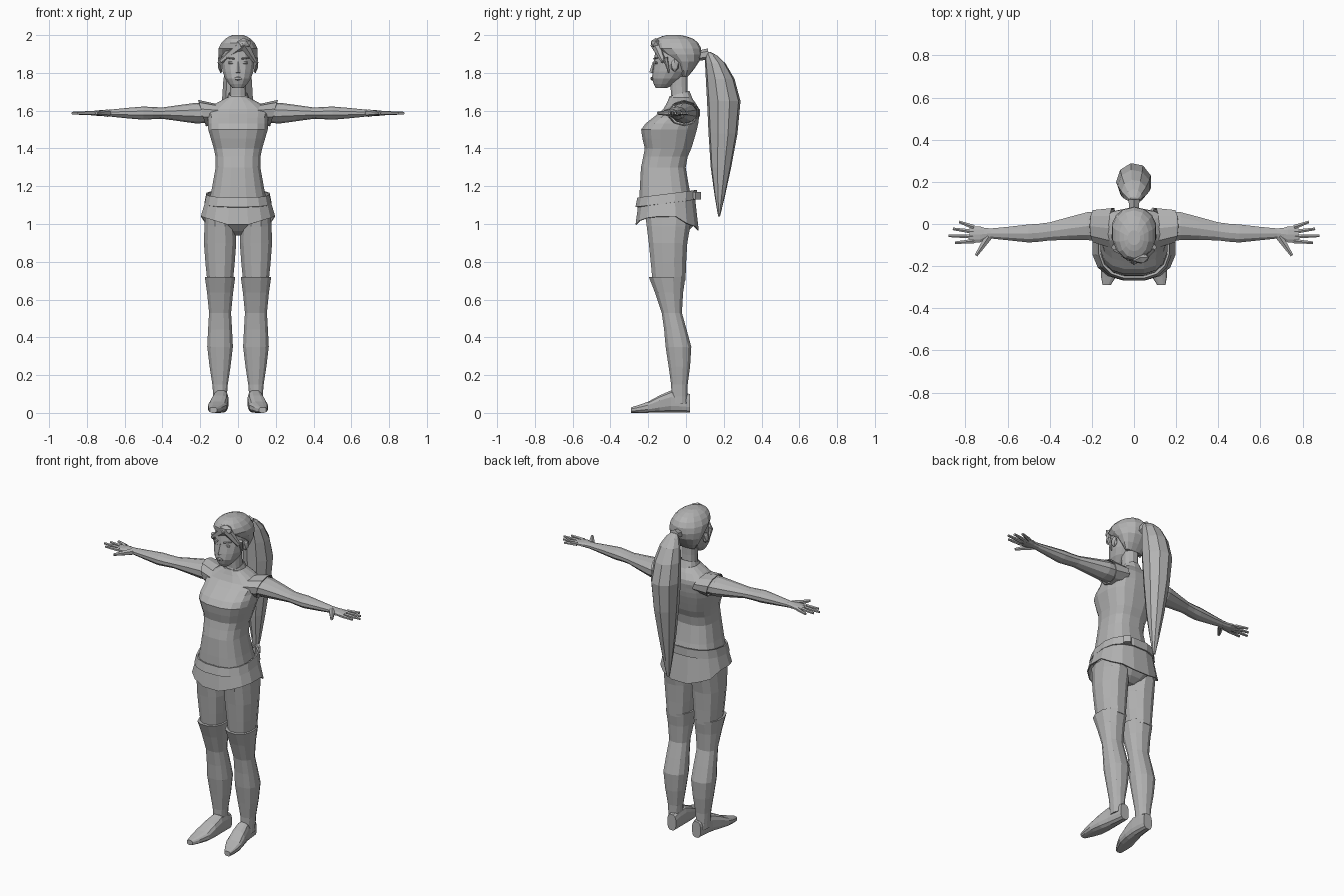
import bpy, bmesh, math
from mathutils import Vector, Matrix

cube = bpy.data.objects.get("Cube")
if cube:
    bpy.data.objects.remove(cube, do_unlink=True)

grey = bpy.data.materials.new("plain_grey")
grey.use_nodes = True
grey.diffuse_color = (0.45, 0.45, 0.45, 1)
grey.node_tree.nodes["Principled BSDF"].inputs["Base Color"].default_value = grey.diffuse_color

ARM_HEIGHT = 1.587
LEG_CENTRE = .095


def finish(name, bm, mirror=False, thickness=0):
    """Turn a bmesh into a flat shaded object, optionally mirrored or thickened."""
    bmesh.ops.recalc_face_normals(bm, faces=bm.faces[:])
    mesh = bpy.data.meshes.new(name)
    bm.to_mesh(mesh)
    bm.free()
    mesh.materials.append(grey)
    obj = bpy.data.objects.new(name, mesh)
    bpy.context.collection.objects.link(obj)
    if thickness:
        modifier = obj.modifiers.new("thickness", 'SOLIDIFY')
        modifier.thickness = thickness
    if mirror:
        modifier = obj.modifiers.new("other_side", 'MIRROR')
        modifier.use_mirror_merge = False
    return obj


def refine(sections):
    """Insert a smoothly interpolated section between each pair of sections."""
    result = [sections[0]]
    last = len(sections) - 1
    for i in range(last):
        before, start = sections[max(i - 1, 0)], sections[i]
        end, after = sections[i + 1], sections[min(i + 2, last)]
        middle = [(9 * (s + e) - b - a) / 16
                  for b, s, e, a in zip(before, start, end, after)]
        result += [middle, end]
    return result


def loft(name, axis, sections, sides=12, power=.85, lean=0, mirror=False,
         shell=0, bend=None):
    """Skin sections given as (position, low a, high a, low b, high b) along an axis."""
    bm = bmesh.new()
    loops = []
    if not shell:
        sections = refine(sections)
    for position, low_a, high_a, low_b, high_b in sections:
        loop = []
        for i in range(sides):
            angle = math.tau * (i + .5) / sides
            u, v = (math.copysign(abs(f) ** power, f)
                    for f in (math.cos(angle), math.sin(angle)))
            a = (low_a + high_a + u * (high_a - low_a)) / 2
            b = (low_b + high_b + v * (high_b - low_b)) / 2
            place = position + lean * v
            co = {'x': (place, a, b), 'y': (a, place, b), 'z': (a, b, place)}[axis]
            loop.append(bm.verts.new(co))
        loops.append(loop)
    if bend:
        bend(loops)
    for low, high in zip(loops, loops[1:]):
        for i in range(sides):
            j = (i + 1) % sides
            bm.faces.new((low[i], low[j], high[j], high[i]))
    if not shell:
        bm.faces.new(loops[0])
        bm.faces.new(loops[-1])
    return finish(name, bm, mirror, shell)


def upright(name, sections, centre=0, **options):
    """Loft upward from sections of (height, half width, front, back)."""
    full = [(z, centre - half, centre + half, front, back)
            for z, half, front, back in sections]
    return loft(name, 'z', full, mirror=centre != 0, **options)


def sideways(name, sections, **options):
    """Loft a mirrored arm part from sections of (reach, front, back, half height)."""
    full = [(x, front, back, ARM_HEIGHT - half, ARM_HEIGHT + half)
            for x, front, back, half in sections]
    return loft(name, 'x', full, mirror=True, sides=10, **options)


def tube(name, start, end, start_radius, end_radius, sides=6, mirror=False):
    """Make a tapered tube between two points."""
    bm = bmesh.new()
    start, end = Vector(start), Vector(end)
    way = end - start
    turn = way.to_track_quat('Z', 'Y').to_matrix().to_4x4()
    bmesh.ops.create_cone(bm, cap_ends=True, segments=sides, depth=way.length,
                          radius1=start_radius, radius2=end_radius,
                          matrix=Matrix.Translation((start + end) / 2) @ turn)
    return finish(name, bm, mirror)


def ball(name, centre, size, mirror=False):
    """Make a low-poly ellipsoid."""
    bm = bmesh.new()
    bmesh.ops.create_icosphere(bm, subdivisions=1, radius=1)
    bmesh.ops.scale(bm, vec=size, verts=bm.verts)
    bmesh.ops.translate(bm, vec=centre, verts=bm.verts)
    return finish(name, bm, mirror)


def dip_hem(loops):
    """Lower the skirt hem towards the front and back centre."""
    hip = max(vert.co.x for vert in loops[0])
    for vert in loops[0]:
        vert.co.z -= .06 * (1 - abs(vert.co.x) / hip)
        if vert.co.y > 0:
            vert.co.z -= .03


# Shirt, hips and neck
upright("shirt", [(1.1, .16, -.25, .04), (1.3, .12, -.24, 0), (1.4, .13, -.22, .03),
                  (1.5, .16, -.24, .06), (1.56, .16, -.18, .07),
                  (1.61, .16, -.12, .07), (1.67, .06, -.09, .03)], sides=16, power=.75)
upright("hips", [(.94, .05, -.14, -.02), (1, .15, -.21, .05), (1.13, .15, -.24, .04)])
upright("neck", [(1.62, .06, -.1, .03), (1.68, .045, -.08, .01), (1.78, .045, -.09, .01)])
upright("collar", [(1.64, .07, -.1, .04), (1.69, .05, -.09, .02)], lean=.015, shell=.005)

# Skirt with dipped hem, and belt
upright("skirt", [(1.04, .2, -.27, .07), (1.14, .17, -.25, .05)],
        sides=16, power=.8, shell=.006, bend=dip_hem)
upright("belt", [(1.11, .18, -.27, .06), (1.16, .17, -.26, .06)],
        sides=16, power=.8, lean=.02, shell=.01)
tube("belt_pouch", (.09, .05, 1.13), (.09, .05, 1.17), .03, .03, sides=4)

# Legs and shoes
upright("thighs", [(.7, .07, -.18, 0), (.9, .088, -.2, .01), (1.05, .08, -.22, .04)],
        centre=LEG_CENTRE)
upright("stockings", [(.05, .035, -.08, .01), (.15, .042, -.08, .01), (.35, .07, -.11, .03),
                      (.53, .06, -.13, -.02), (.72, .083, -.2, 0)], centre=LEG_CENTRE)
shoe = [(-.29, .13, .02, .03), (-.2, .11, .05, .06), (-.08, .09, .04, .12),
        (.02, .085, .03, .1)]
loft("shoes", 'y', [(y, middle - half, middle + half, 0, height)
                    for y, middle, half, height in shoe], mirror=True, power=.7)

# Arms, cap sleeves and hands
sideways("arms", [(.13, -.09, .06, .045), (.22, -.08, .06, .055), (.4, -.08, .01, .03),
                  (.5, -.09, 0, .035), (.68, -.07, -.02, .018),
                  (.73, -.09, -.01, .016), (.78, -.09, -.01, .01)], power=1)
sideways("sleeves", [(.1, -.12, .08, .05), (.19, -.09, .07, .07)],
         power=1, lean=.02, shell=.005)
reaches = {"little": .83, "ring": .86, "middle": .88, "index": .85}
for i, (label, reach) in enumerate(reaches.items()):
    tube(label + "_fingers", (.76, -.015 - i * .022, ARM_HEIGHT),
         (reach, .01 - i * .033, ARM_HEIGHT), .012, .007, mirror=True)
tube("thumbs", (.69, -.06, ARM_HEIGHT), (.75, -.15, ARM_HEIGHT), .02, .008, mirror=True)

# Head and face
upright("head", [(1.72, .03, -.16, -.1), (1.77, .07, -.18, -.02),
                 (1.85, .09, -.17, .04), (1.95, .08, -.16, .05)], sides=14, power=.95)
tube("nose", (0, -.17, 1.86), (0, -.18, 1.8), .005, .015, sides=4)
ball("lips", (0, -.18, 1.77), (.024, .01, .01))
ball("eyes", (.036, -.155, 1.853), (.02, .012, .01), mirror=True)
tube("brows", (.02, -.17, 1.875), (.06, -.15, 1.88), .005, .003, sides=4, mirror=True)
ball("ears", (.095, -.06, 1.84), (.014, .024, .036), mirror=True)

# Hair cap, fringe and ponytail
upright("hair_cap", [(1.78, .06, -.02, .01), (1.86, .1, -.08, .07), (1.93, .105, -.17, .08),
                     (1.98, .07, -.16, .04), (2, .03, -.1, -.03)], sides=14, power=.95)
parting = (.03, -.16, 1.955)
tube("fringe_right", parting, (-.09, -.12, 1.86), .03, .012)
tube("fringe_left", parting, (.09, -.12, 1.86), .03, .012)
ball("fringe_crest", parting, (.045, .03, .03))
tube("side_locks", (.094, -.11, 1.88), (.09, -.09, 1.8), .014, .004, mirror=True)
tube("hair_tie", (0, .06, 1.89), (0, .12, 1.9), .026, .03)
upright("ponytail", [(1.04, .01, .17, .18), (1.3, .05, .13, .24), (1.65, .085, .11, .29),
                     (1.85, .06, .1, .21), (1.91, .02, .1, .13)], sides=9, power=1)
